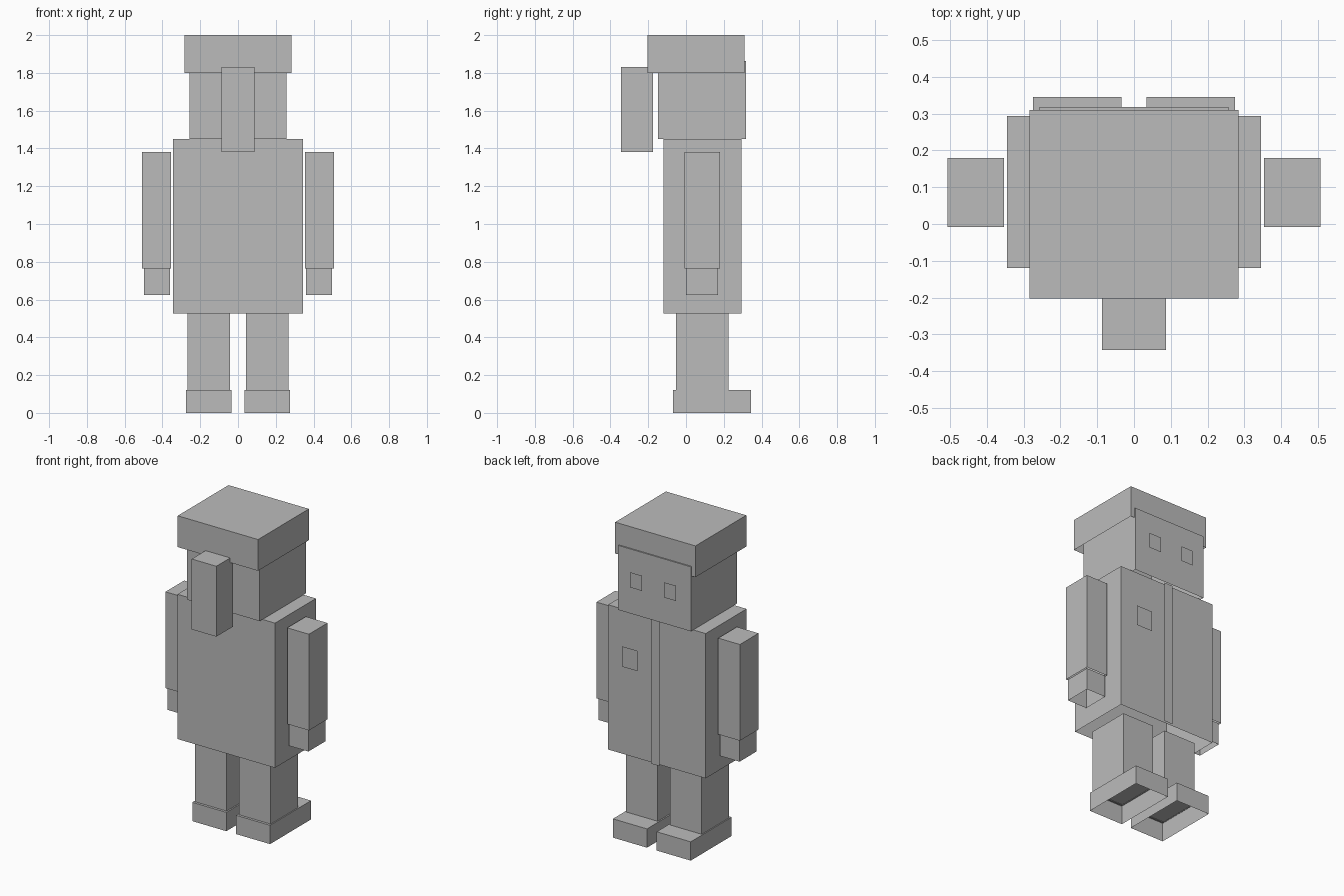
import bpy
import bmesh

if "Cube" in bpy.data.objects:
    bpy.data.objects.remove(bpy.data.objects["Cube"])

grey = bpy.data.materials.new("plain_grey")
grey.diffuse_color = (0.5, 0.5, 0.5, 1)
grey.use_nodes = True
grey.node_tree.nodes["Principled BSDF"].inputs["Base Color"].default_value = grey.diffuse_color


def finish(name, bm):
    mesh = bpy.data.meshes.new(name)
    bm.to_mesh(mesh)
    bm.free()
    mesh.materials.append(grey)
    obj = bpy.data.objects.new(name, mesh)
    bpy.context.collection.objects.link(obj)


def shell(name, x, y, z):
    """Block with an open underside, from (min, max) ranges."""
    bm = bmesh.new()
    bmesh.ops.create_cube(bm, size=1)
    for v in bm.verts:
        v.co = [r[0] if c < 0 else r[1] for c, r in zip(v.co, (x, y, z))]
    bm.normal_update()
    bottom = [f for f in bm.faces if f.normal.z < -0.5]
    bmesh.ops.delete(bm, geom=bottom, context='FACES_ONLY')
    finish(name, bm)


def panel(name, x, y, z):
    """Thin flat detail facing +y."""
    bm = bmesh.new()
    corners = [(x[0], z[0]), (x[0], z[1]), (x[1], z[1]), (x[1], z[0])]
    bm.faces.new([bm.verts.new((a, y, b)) for a, b in corners])
    finish(name, bm)


# Central parts
shell("torso", (-0.345, 0.345), (-0.119, 0.294), (0.525, 1.45))
shell("head", (-0.257, 0.257), (-0.148, 0.318), (1.45, 1.862))
shell("hat", (-0.284, 0.284), (-0.203, 0.31), (1.80, 2.0))
shell("hair_tail", (-0.087, 0.087), (-0.343, -0.174), (1.38, 1.83))

# Paired limbs and eyes
for side, s in (("right", 1), ("left", -1)):
    def span(a, b):
        return tuple(sorted((s * a, s * b)))

    shell(side + "_sleeve", span(0.354, 0.507), (-0.008, 0.18), (0.765, 1.38))
    shell(side + "_hand", span(0.361, 0.498), (0.0, 0.17), (0.625, 0.765))
    shell(side + "_leg", span(0.043, 0.268), (-0.053, 0.224), (0.115, 0.525))
    shell(side + "_shoe", span(0.034, 0.275), (-0.069, 0.345), (0.0, 0.12))
    panel(side + "_eye", span(0.077, 0.163), 0.334, (1.625, 1.722))

# Jacket details
panel("jacket_strip", (-0.03, 0.03), 0.31, (0.525, 1.45))
panel("jacket_pocket", (0.125, 0.237), 0.31, (1.09, 1.22))
